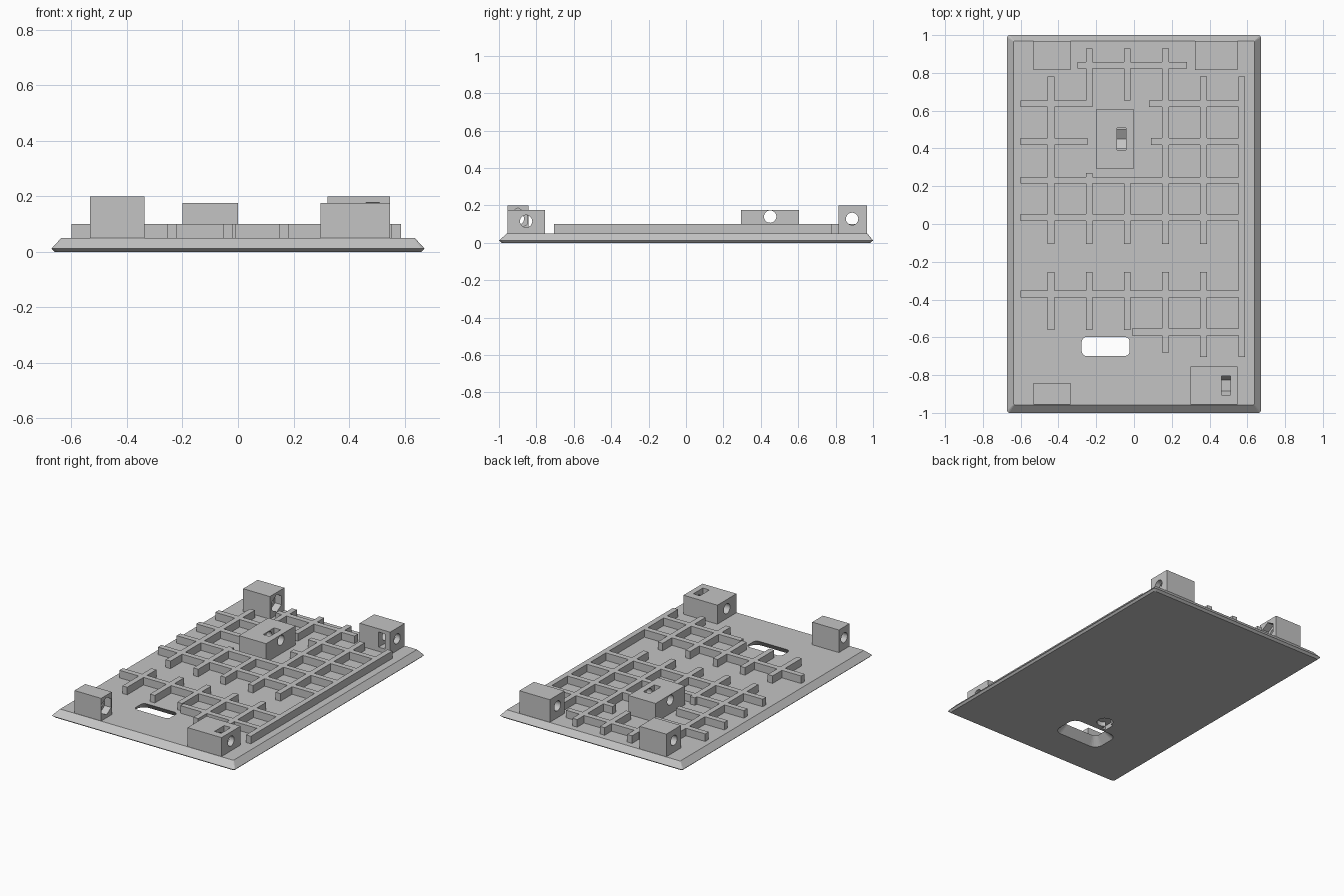
import bpy, bmesh, math
from mathutils import Matrix, Vector

if "Cube" in bpy.data.objects:
    bpy.data.objects.remove(bpy.data.objects["Cube"], do_unlink=True)

grey = bpy.data.materials.new("matte_grey")
grey.use_nodes = True
grey.diffuse_color = (0.55, 0.55, 0.55, 1)
grey.node_tree.nodes["Principled BSDF"].inputs["Base Color"].default_value = grey.diffuse_color

TOP = 0.05          # top surface of the base plate
SINK = 0.04         # parts reach slightly into the plate
SIDE = Matrix.Rotation(math.pi / 2, 4, "Y")


def finish(name, bm):
    bmesh.ops.recalc_face_normals(bm, faces=bm.faces)
    mesh = bpy.data.meshes.new(name)
    bm.to_mesh(mesh)
    bm.free()
    mesh.materials.append(grey)
    obj = bpy.data.objects.new(name, mesh)
    bpy.context.collection.objects.link(obj)
    return obj


def box(name, x0, x1, y0, y1, z0, z1):
    bm = bmesh.new()
    size = Matrix.Diagonal((x1 - x0, y1 - y0, z1 - z0, 1))
    mid = Matrix.Translation(((x0 + x1) / 2, (y0 + y1) / 2, (z0 + z1) / 2))
    bmesh.ops.create_cube(bm, size=1, matrix=mid @ size)
    return finish(name, bm)


def prism(name, x0, x1, y, z, r, sides, turn=0):
    """Prism lying along x."""
    bm = bmesh.new()
    mid = Matrix.Translation(((x0 + x1) / 2, y, z))
    bmesh.ops.create_cone(bm, cap_ends=True, segments=sides, radius1=r, radius2=r, depth=x1 - x0,
                          matrix=mid @ SIDE @ Matrix.Rotation(turn, 4, "Z"))
    return finish(name, bm)


def rounded(x0, x1, y0, y1, z, r, steps):
    """Outline of a rounded rectangle at one height."""
    pts = []
    for k, (cx, cy) in enumerate([(x1 - r, y1 - r), (x0 + r, y1 - r), (x0 + r, y0 + r), (x1 - r, y0 + r)]):
        for s in range(steps + 1):
            a = math.pi / 2 * (k + s / steps)
            pts.append(Vector((cx + r * math.cos(a), cy + r * math.sin(a), z)))
    return pts


def loft(name, rings):
    bm = bmesh.new()
    loops = [[bm.verts.new(p) for p in ring] for ring in rings]
    n = len(loops[0])
    for a, b in zip(loops, loops[1:]):
        for i in range(n):
            bm.faces.new((a[i], a[(i + 1) % n], b[(i + 1) % n], b[i]))
    bm.faces.new(loops[0])
    bm.faces.new(loops[-1])
    return finish(name, bm)


def cut(obj, *cutters):
    bpy.context.view_layer.objects.active = obj
    for c in cutters:
        mod = obj.modifiers.new("cut", "BOOLEAN")
        mod.operation = "DIFFERENCE"
        mod.solver = "EXACT"
        mod.object = c
        bpy.ops.object.modifier_apply(modifier=mod.name)
        bpy.data.objects.remove(c, do_unlink=True)


# Bevelled base plate with a flared oblong window and a small blind recess below
plate = loft("base_plate", [rounded(-0.66, 0.66, -0.985, 0.985, 0, 0.012, 2),
                            rounded(-0.672, 0.672, -1, 1, 0.012, 0.012, 2),
                            rounded(-0.637, 0.637, -0.957, 0.97, TOP, 0.004, 2)])
window = loft("window_cutter", [rounded(-0.33, 0.03, -0.755, -0.54, -0.01, 0.06, 6),
                                rounded(-0.275, -0.025, -0.697, -0.6, TOP + 0.002, 0.025, 6)])
recess = prism("recess_cutter", -0.03, 0.03, 0, 0, 0.05, 24)
recess.data.transform(Matrix.Translation((-0.15, -0.46, 0)) @ SIDE)
notch = box("notch_cutter", -0.215, -0.185, -0.53, -0.46, -0.03, 0.03)
cut(plate, window, recess, notch)

# Stiffening ribs: bars merged into one clean lattice
H = 0.018
LOW, MID = (-0.56, -0.255), (-0.105, 0.78)
upright = {-0.44: [LOW, MID],
           -0.237: [LOW, (-0.105, 0.27), (0.62, 0.93)],
           -0.036: [LOW, (-0.105, 0.25), (0.655, 0.93)],
           0.166: [(-0.68, -0.255), (-0.105, 0.93)],
           0.368: [(-0.705, -0.255), MID],
           0.57: [(-0.705, 0.78)]}
level = {0.84: [(-0.3, 0.28)],
         0.637: [(-0.6, -0.22), (0.08, 0.56)],
         0.437: [(-0.6, -0.245), (0.09, 0.56)],
         0.232: [(-0.6, 0.56)],
         0.034: [(-0.6, 0.56)],
         -0.37: [(-0.6, 0.56)],
         -0.572: [(-0.01, 0.56)]}
bars = [(x - H, x + H, a, b) for x, spans in upright.items() for a, b in spans]
bars += [(a, b, y - H, y + H) for y, spans in level.items() for a, b in spans]
xs = sorted({round(v, 3) for bar in bars for v in bar[:2]})
ys = sorted({round(v, 3) for bar in bars for v in bar[2:]})


def filled(i, j):
    if not (0 <= i < len(xs) - 1 and 0 <= j < len(ys) - 1):
        return False
    cx, cy = (xs[i] + xs[i + 1]) / 2, (ys[j] + ys[j + 1]) / 2
    return any(a < cx < b and c < cy < d for a, b, c, d in bars)


bm = bmesh.new()
for i in range(len(xs) - 1):
    for j in range(len(ys) - 1):
        if filled(i, j):
            bm.faces.new([bm.verts.new((xs[i + u], ys[j + v], TOP - 0.005))
                          for u, v in ((0, 0), (1, 0), (1, 1), (0, 1))])
bmesh.ops.remove_doubles(bm, verts=bm.verts, dist=0.0002)
raised = bmesh.ops.extrude_face_region(bm, geom=bm.faces[:], use_keep_orig=True)["geom"]
bmesh.ops.translate(bm, verts=[g for g in raised if isinstance(g, bmesh.types.BMVert)],
                    vec=(0, 0, 0.055))
finish("stiffening_ribs", bm)

# Screw blocks: each has a round bore along x and a six-sided nut seat
R, NUT = 0.033, 0.058


def screw_block(name, x0, x1, y0, y1, top, y, z, seat, turn, *slot):
    block = box(name, x0, x1, y0, y1, SINK, top)
    cutters = [prism("bore_cutter", x0 - 0.05, x1 + 0.05, y, z, R, 32),
               prism("nut_cutter", *seat, y, z, NUT, 6, turn)]
    if slot:
        cutters.append(box("slot_cutter", *seat, *slot))
    cut(block, *cutters)


FLAT, POINT = math.pi / 6, 0      # hexagon flat side or corner downwards
W = NUT * math.cos(math.pi / 6)
screw_block("back_right_block", -0.533, -0.337, 0.815, 0.968, 0.2, 0.888, 0.128, (-0.385, -0.3), FLAT)
screw_block("front_right_block", -0.533, -0.337, -0.955, -0.843, 0.2, -0.899, 0.128, (-0.385, -0.3), FLAT)
screw_block("back_left_block", 0.323, 0.547, 0.815, 0.968, 0.2, 0.888, 0.128, (0.462, 0.51), FLAT,
            0.78, 0.888, 0.128 - W, 0.128 + W)
screw_block("front_left_block", 0.298, 0.547, -0.955, -0.755, 0.176, -0.855, 0.115, (0.462, 0.51), POINT,
            -0.855 - W, -0.855 + W, 0.115, 0.25)
screw_block("centre_block", -0.2, 0, 0.295, 0.605, 0.176, 0.45, 0.14, (-0.09, -0.042), FLAT,
            0.45 - NUT, 0.45 + NUT, 0.14, 0.25)
